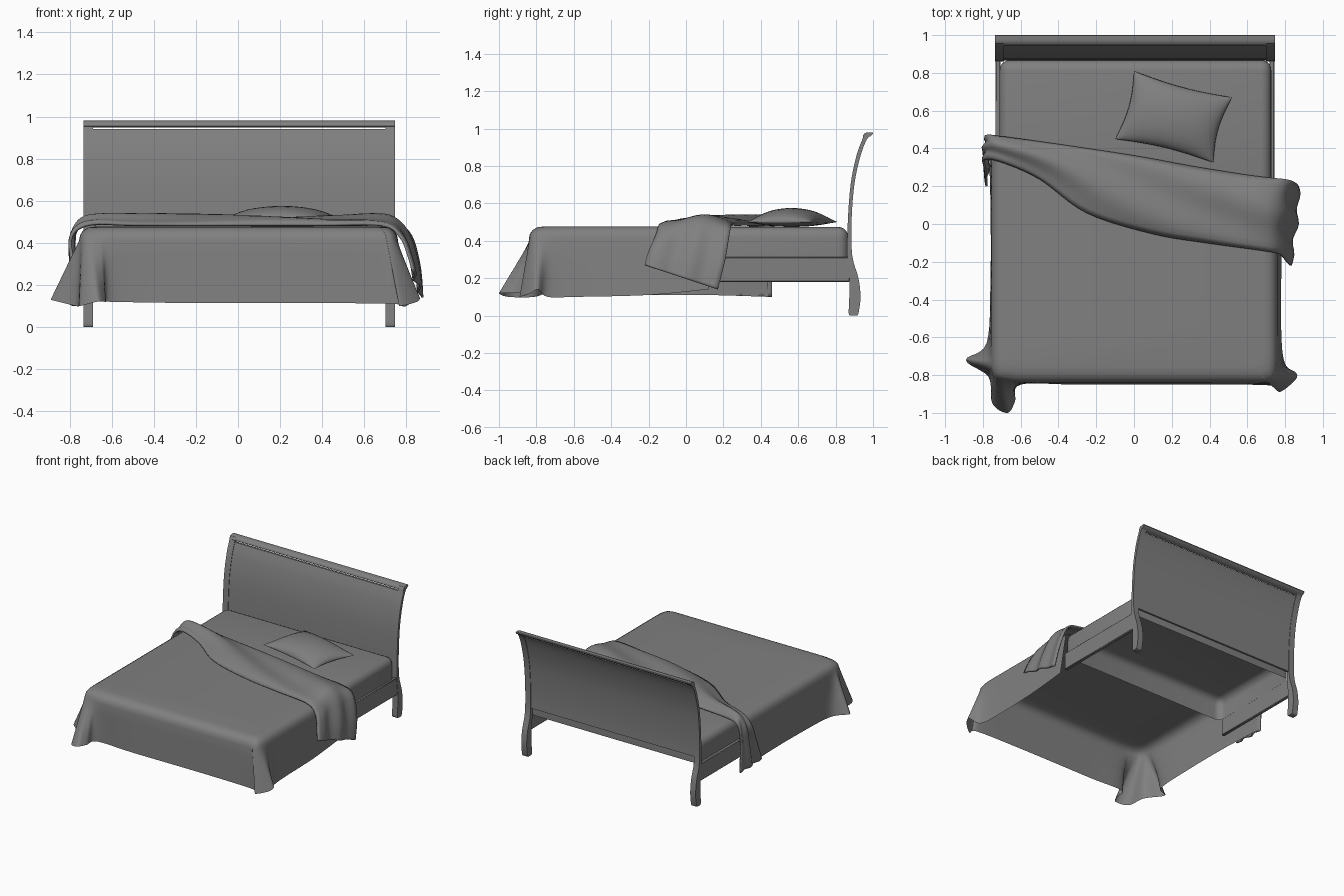
import bpy, bmesh, math
from mathutils import Vector

default = bpy.data.objects.get("Cube")
if default:
    bpy.data.objects.remove(default, do_unlink=True)

GREY = (0.216, 0.216, 0.216, 1.0)
grey = bpy.data.materials.new("plain_grey")
grey.use_nodes = True
grey.diffuse_color = GREY
for node in grey.node_tree.nodes:
    if node.type == 'BSDF_PRINCIPLED':
        node.inputs["Base Color"].default_value = GREY


def finish(name, bm, angle=40, recalc=True):
    """Turn a bmesh into a shaded, coloured object."""
    if recalc:
        bmesh.ops.recalc_face_normals(bm, faces=bm.faces)
    mesh = bpy.data.meshes.new(name)
    bm.to_mesh(mesh)
    bm.free()
    mesh.materials.append(grey)
    obj = bpy.data.objects.new(name, mesh)
    bpy.context.scene.collection.objects.link(obj)
    bpy.ops.object.select_all(action='DESELECT')
    obj.select_set(True)
    bpy.context.view_layer.objects.active = obj
    bpy.ops.object.shade_smooth_by_angle(angle=math.radians(angle))
    return obj


def smooth_path(points, steps):
    """Catmull-Rom interpolation of tuples of any length."""
    pts = [Vector(p) for p in points]
    last = len(pts) - 1
    out = []
    for i in range(last):
        a, b, c, d = pts[max(i - 1, 0)], pts[i], pts[i + 1], pts[min(i + 2, last)]
        for s in range(steps):
            t = s / steps
            out.append(0.5 * (2 * b + (c - a) * t + (2 * a - 5 * b + 4 * c - d) * t ** 2
                              + (3 * b - a - 3 * c + d) * t ** 3))
    return out + [pts[-1]]


def skin(bm, rows):
    """Join rows of points with quads and return the vertex rows."""
    grid = [[bm.verts.new(p) for p in row] for row in rows]
    for r, s in zip(grid, grid[1:]):
        for i in range(len(r) - 1):
            bm.faces.new((r[i], r[i + 1], s[i + 1], s[i]))
    return grid


def extrude_profile(name, outline, x0, x1):
    """Extrude a closed (y, z) outline along x."""
    bm = bmesh.new()
    ends = [[bm.verts.new((x, y, z)) for y, z in outline] for x in (x0, x1)]
    n = len(outline)
    for i in range(n):
        j = (i + 1) % n
        bm.faces.new((ends[0][i], ends[0][j], ends[1][j], ends[1][i]))
    for end in ends:
        bm.faces.new(end)
    return finish(name, bm)


def box(name, low, high, bevel, segments, open_bottom=False):
    bm = bmesh.new()
    bmesh.ops.create_cube(bm, size=1)
    for v in bm.verts:
        v.co = [(a + b) / 2 + c * (b - a) for a, b, c in zip(low, high, v.co)]
    bmesh.ops.recalc_face_normals(bm, faces=bm.faces)
    edges = [e for e in bm.edges if not open_bottom or max(v.co.z for v in e.verts) > low[2] + 0.01]
    bmesh.ops.bevel(bm, geom=edges, offset=bevel, segments=segments, profile=0.5, affect='EDGES')
    if open_bottom:
        under = [f for f in bm.faces if f.normal.z < -0.9]
        bmesh.ops.delete(bm, geom=under, context='FACES')
    return finish(name, bm, recalc=False)


# Headboard: curved posts, panel and top rail (height, front y, back y)
sweep = smooth_path([
    (0, 0.88, 0.91), (0.012, 0.87, 0.922), (0.1, 0.873, 0.933), (0.2, 0.873, 0.922),
    (0.32, 0.862, 0.889), (0.5, 0.865, 0.885), (0.7, 0.88, 0.9),
    (0.85, 0.91, 0.932), (0.94, 0.942, 0.966), (0.975, 0.955, 0.998)], 4)


def board_outline(low, high, inset):
    part = [p for p in sweep if low <= p[0] <= high]
    return [(f + inset, z) for z, f, b in part] + [(b - inset, z) for z, f, b in reversed(part)]


for side, x in (("right", -0.735), ("left", 0.7)):
    extrude_profile(side + "_headboard_post", board_outline(-1, 1, 0), x, x + 0.046)
extrude_profile("headboard_panel", board_outline(0.32, 0.941, 0.004), -0.69, 0.7)
extrude_profile("headboard_top_rail", [
    (0.945, 0.955), (0.948, 0.966), (0.957, 0.976), (0.975, 0.98), (0.998, 0.98),
    (1.0, 0.973), (0.99, 0.961), (0.967, 0.95), (0.952, 0.949)], -0.735, 0.746)

# Side rails and mattress
for side, x in (("right", -0.733), ("left", 0.717)):
    box(side + "_side_rail", (x, 0.12, 0.18), (x + 0.026, 0.875, 0.312), 0.004, 1)
box("mattress", (-0.712, 0.1, 0.305), (0.727, 0.868, 0.474), 0.055, 5, open_bottom=True)

# Cover: rim of the bed (x, y) followed by hem (x, y, z), with flared corners
rim_and_hem = smooth_path([
    (0.76, 0.15, 0.78, 0.12, 0.14), (0.76, -0.2, 0.78, -0.2, 0.11),
    (0.76, -0.55, 0.78, -0.58, 0.1), (0.76, -0.7, 0.8, -0.74, 0.1),
    (0.755, -0.78, 0.86, -0.79, 0.14), (0.74, -0.82, 0.85, -0.83, 0.12),
    (0.71, -0.835, 0.77, -0.89, 0.1), (0.66, -0.84, 0.73, -0.855, 0.11),
    (0.3, -0.84, 0.3, -0.85, 0.115), (-0.3, -0.84, -0.3, -0.85, 0.115),
    (-0.58, -0.84, -0.6, -0.85, 0.12), (-0.66, -0.835, -0.63, -0.94, 0.12),
    (-0.71, -0.825, -0.67, -1, 0.12), (-0.735, -0.81, -0.75, -0.95, 0.1),
    (-0.75, -0.78, -0.77, -0.81, 0.1), (-0.755, -0.74, -0.89, -0.72, 0.13),
    (-0.755, -0.65, -0.78, -0.63, 0.11), (-0.755, -0.3, -0.76, -0.3, 0.11),
    (-0.755, 0.1, -0.76, 0.1, 0.11), (-0.755, 0.42, -0.77, 0.44, 0.1)], 6)
rows = []
for pull, z in ((0.1, 0.477), (0.055, 0.472), (0.025, 0.458), (0.007, 0.437)):
    rows.append([(p[0] * (1 - pull), p[1] * (1 - pull), z) for p in rim_and_hem])
for drop in (0, 0.25, 0.5, 0.75, 1):
    rows.append([Vector((p[0], p[1], 0.41)).lerp(Vector(p[2:]), drop) for p in rim_and_hem])
bm = bmesh.new()
cover = skin(bm, rows)
bm.faces.new(cover[0])
finish("bed_cover", bm, 50)

# Turned-back fold: near edge (x, y, z) followed by far edge (x, y, z)
fold_columns = smooth_path([
    (-0.78, 0.2, 0.11, -0.78, 0.46, 0.1), (-0.785, 0.28, 0.3, -0.785, 0.46, 0.3),
    (-0.79, 0.34, 0.43, -0.775, 0.47, 0.44), (-0.7, 0.33, 0.485, -0.7, 0.46, 0.485),
    (-0.5, 0.24, 0.485, -0.4, 0.42, 0.485), (-0.25, 0.06, 0.485, 0, 0.36, 0.485),
    (0.1, -0.05, 0.485, 0.3, 0.305, 0.485), (0.4, -0.1, 0.485, 0.55, 0.265, 0.485),
    (0.68, -0.14, 0.485, 0.7, 0.245, 0.485), (0.77, -0.16, 0.43, 0.81, 0.235, 0.45),
    (0.81, -0.2, 0.34, 0.86, 0.21, 0.3), (0.83, -0.22, 0.27, 0.875, 0.17, 0.14)], 6)
rows = []
for c in fold_columns:
    near, far = Vector(c[:3]), Vector(c[3:])
    on_top = min(max((near.z - 0.4) / 0.08, 0), 1)
    row = []
    for k in range(15):
        v = k / 14
        p = near.lerp(far, v)
        bulge = math.sin(math.pi * v) ** 0.6
        ripple = math.sin(5 * p.x + 7 * v) * 0.014
        p.z += on_top * bulge * (0.036 + ripple)
        p.x += (1 - on_top) * bulge * math.copysign(0.012, p.x) * math.sin(14 * v)
        row.append(p)
    rows.append(row)
bm = bmesh.new()
skin(bm, rows)
fold = finish("folded_cover", bm, 60)
thick = fold.modifiers.new("thickness", 'SOLIDIFY')
thick.thickness = 0.012
thick.offset = 0

# Pillow: two domed sheets sharing a pinched seam
corners = [Vector(c) for c in ((-0.1, 0.45, 0.5), (0.42, 0.325, 0.5), (0, 0.81, 0.5), (0.52, 0.67, 0.5))]
middle = sum(corners, Vector()) / 4
N = 18
bm = bmesh.new()
for sign, height in ((1, 0.075), (-1, 0.026)):
    rows = []
    for j in range(N + 1):
        row = []
        for i in range(N + 1):
            u, v = -math.cos(math.pi * i / N), -math.cos(math.pi * j / N)
            p = corners[0].lerp(corners[1], (u + 1) / 2).lerp(
                corners[2].lerp(corners[3], (u + 1) / 2), (v + 1) / 2)
            pinch = 0.09 * ((1 - u * u) * v * v + (1 - v * v) * u * u)
            p = p.lerp(middle, pinch)
            p.z += sign * height * (max(0, (1 - u * u) * (1 - v * v))) ** 0.5
            row.append(p)
        rows.append(row)
    skin(bm, rows)
bmesh.ops.remove_doubles(bm, verts=bm.verts, dist=0.0005)
finish("pillow", bm, 70)
